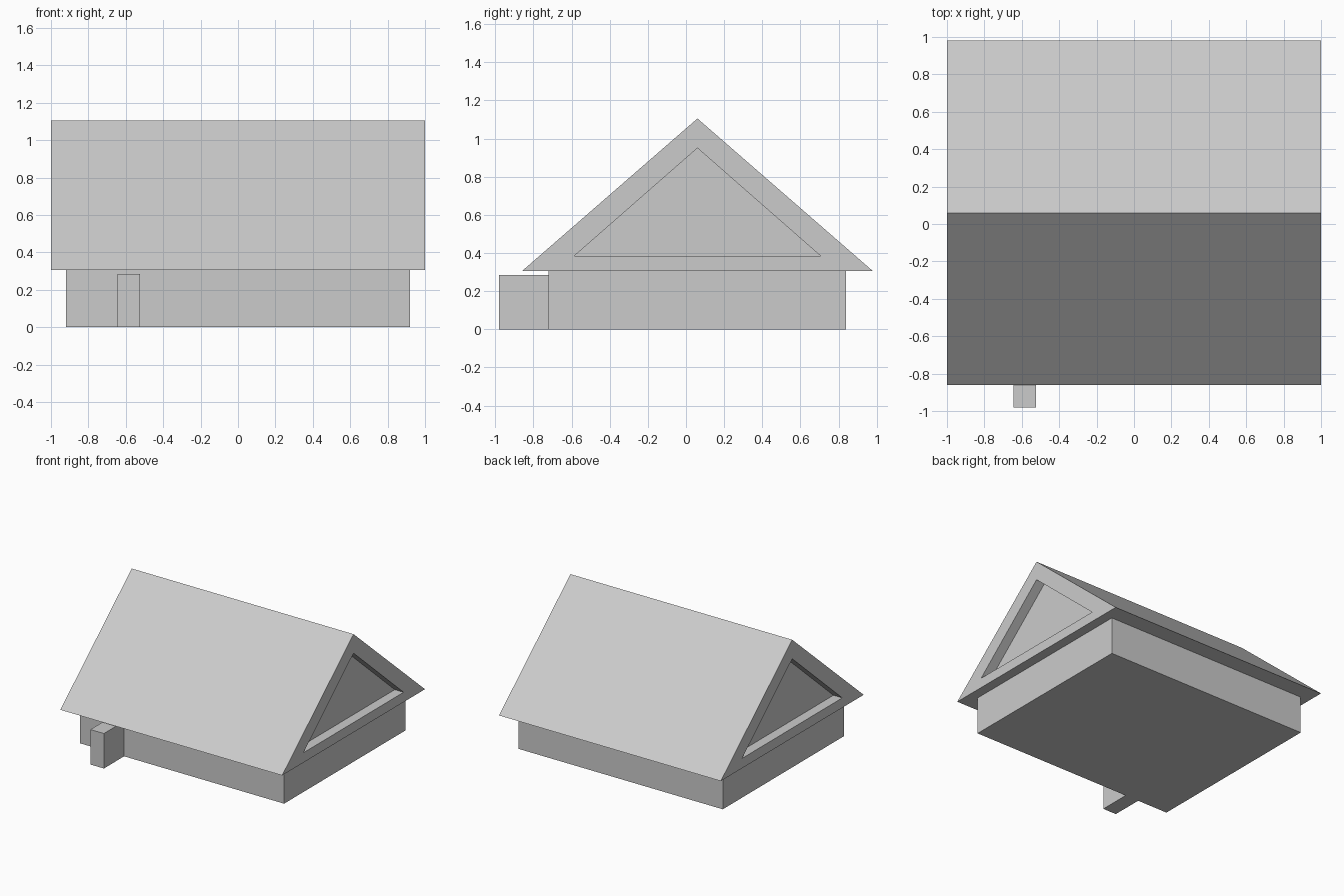
import bpy
import bmesh

if "Cube" in bpy.data.objects:
    bpy.data.objects.remove(bpy.data.objects["Cube"])

MID_Y = 0.06      # ridge line of the house
WALL_X = 0.92     # end walls, also the floor of the gable recesses


def make_object(name, bm):
    bmesh.ops.recalc_face_normals(bm, faces=bm.faces)
    mesh = bpy.data.meshes.new(name)
    bm.to_mesh(mesh)
    bm.free()
    obj = bpy.data.objects.new(name, mesh)
    bpy.context.collection.objects.link(obj)
    return obj


def box(name, x0, x1, y0, y1, z0, z1):
    bm = bmesh.new()
    bmesh.ops.create_cube(bm, size=1)
    for v in bm.verts:
        v.co = ((x0 + x1) / 2 + v.co.x * (x1 - x0),
                (y0 + y1) / 2 + v.co.y * (y1 - y0),
                (z0 + z1) / 2 + v.co.z * (z1 - z0))
    return make_object(name, bm)


def triangle(bm, x, half, base, peak):
    points = [(MID_Y - half, base), (MID_Y + half, base), (MID_Y, peak)]
    return [bm.verts.new((x, y, z)) for y, z in points]


def bridge(bm, a, b):
    for i in range(3):
        j = (i + 1) % 3
        bm.faces.new((a[i], a[j], b[j], b[i]))


# Walls
box("walls", -WALL_X, WALL_X, MID_Y - 0.78, MID_Y + 0.78, 0, 0.305)

# Small block standing out from the front wall
box("front_block", -0.645, -0.523, -0.98, MID_Y - 0.78, 0, 0.285)

# Gabled roof with a triangular recess in each end
bm = bmesh.new()
ends = []
for side in (-1, 1):
    outer = triangle(bm, side, 0.92, 0.305, 1.105)
    rim = triangle(bm, side, 0.645, 0.385, 0.95)
    floor = triangle(bm, side * WALL_X, 0.645, 0.385, 0.95)
    bridge(bm, outer, rim)
    bridge(bm, rim, floor)
    bm.faces.new(floor)
    ends.append(outer)
bridge(bm, ends[0], ends[1])
make_object("roof", bm)
